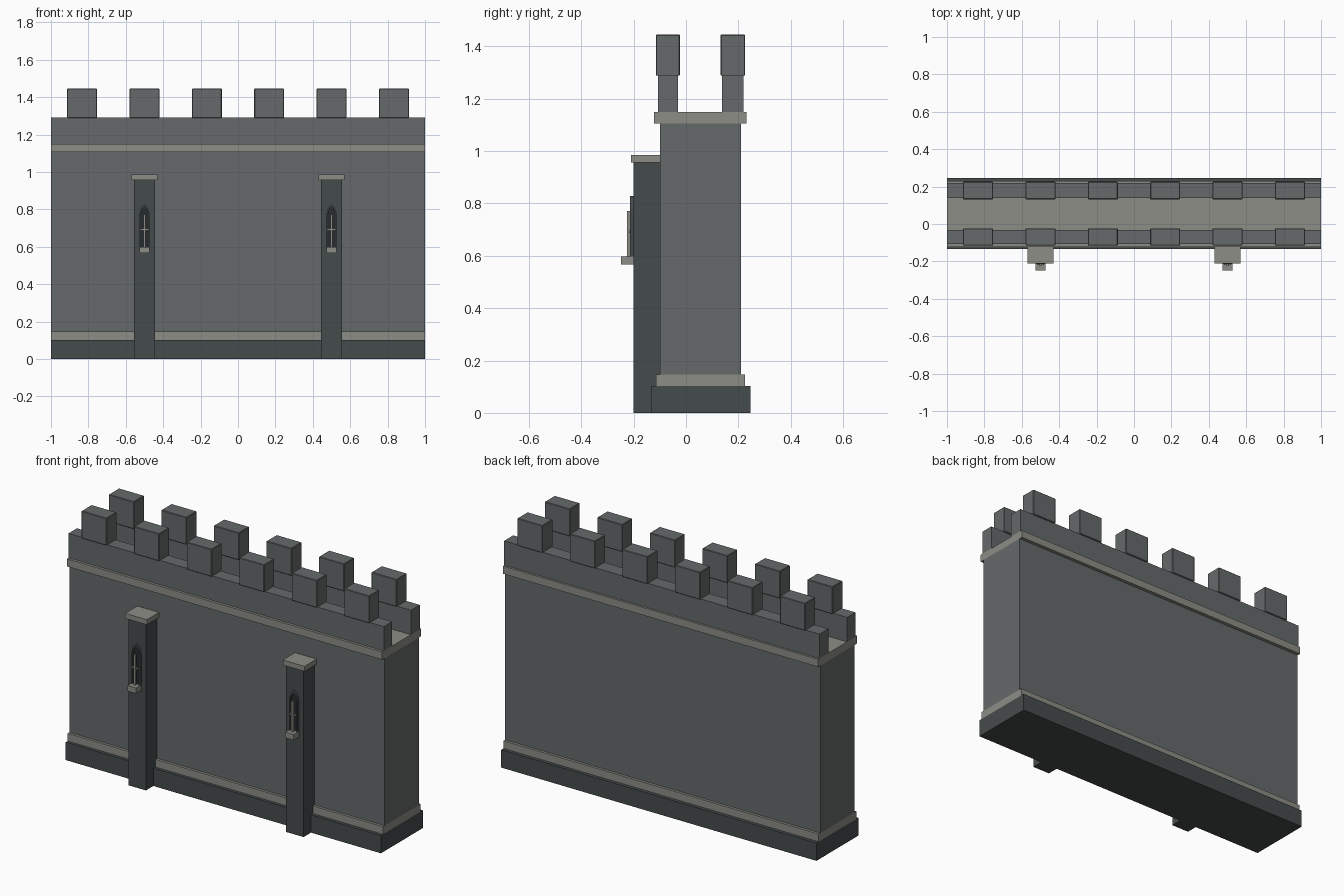
import bpy, bmesh, math

if "Cube" in bpy.data.objects:
    bpy.data.objects.remove(bpy.data.objects["Cube"])


def mat(name, rgb):
    m = bpy.data.materials.new(name)
    m.diffuse_color = (*rgb, 1)
    m.use_nodes = True
    m.node_tree.nodes["Principled BSDF"].inputs["Base Color"].default_value = m.diffuse_color
    return m


STONE = mat("grey stone", (0.130, 0.142, 0.144))
TRIM = mat("pale trim stone", (0.265, 0.268, 0.235))
DARK = mat("dark stone", (0.060, 0.070, 0.072))
SLIT = mat("slit shadow", (0.022, 0.025, 0.028))


def finish(name, bm, m):
    bmesh.ops.recalc_face_normals(bm, faces=bm.faces)
    me = bpy.data.meshes.new(name)
    bm.to_mesh(me)
    bm.free()
    me.materials.append(m)
    ob = bpy.data.objects.new(name, me)
    bpy.context.collection.objects.link(ob)
    return ob


def box(name, x, y, z, m, bevel=0):
    """Box from (min, max) pairs along each axis."""
    bm = bmesh.new()
    bmesh.ops.create_cube(bm, size=1)
    for v in bm.verts:
        v.co = [(r[0] + r[1]) / 2 + c * (r[1] - r[0]) for r, c in zip((x, y, z), v.co)]
    if bevel:
        bmesh.ops.bevel(bm, geom=bm.edges[:], offset=bevel, segments=1, affect='EDGES')
    return finish(name, bm, m)


def arch(cx, half, z0, spring, peak, n=5):
    """Pointed arch outline, from bottom left over the top to bottom right."""
    left = [(-half, z0)]
    for i in range(n + 1):
        t = i / n * math.pi / 3
        s = (peak - spring) / math.sin(math.pi / 3)
        left.append((half - 2 * half * math.cos(t), spring + s * math.sin(t)))
    right = [(-x, z) for x, z in reversed(left[:-1])]
    return [(cx + x, z) for x, z in left + right]


def prism(name, pts, y0, y1, m):
    bm = bmesh.new()
    f = bm.faces.new([bm.verts.new((x, y0, z)) for x, z in pts])
    r = bmesh.ops.extrude_face_region(bm, geom=[f])
    for v in r["geom"]:
        if isinstance(v, bmesh.types.BMVert):
            v.co.y = y1
    return finish(name, bm, m)


def frame(name, outer, inner, y0, y1, m):
    """Open arch band between two outlines."""
    bm = bmesh.new()
    rings = [[bm.verts.new((x, y, z)) for x, z in p]
             for p, y in ((outer, y0), (inner, y0), (inner, y1), (outer, y1))]
    for k in range(4):
        a, b = rings[k], rings[(k + 1) % 4]
        for i in range(len(a) - 1):
            bm.faces.new((a[i], a[i + 1], b[i + 1], b[i]))
    for i in (0, -1):
        bm.faces.new([r[i] for r in rings])
    return finish(name, bm, m)


FULL = (-1, 1)

# Wall body with plinth and string courses
box("plinth", FULL, (-0.133, 0.246), (0, 0.102), DARK)
box("lower_course", FULL, (-0.115, 0.226), (0.102, 0.146), TRIM)
box("wall", FULL, (-0.10, 0.211), (0.146, 1.106), STONE)
box("walkway_course", FULL, (-0.122, 0.231), (1.106, 1.15), TRIM)

# Parapets and merlons on both sides
for side, para, merl in (("front", (-0.107, -0.031), (-0.115, -0.023)),
                         ("back", (0.138, 0.219), (0.132, 0.226))):
    box(side + "_parapet", FULL, para, (1.15, 1.29), STONE)
    for i in range(6):
        cx = -5 / 6 + i / 3
        box(f"{side}_merlon_{i + 1}", (cx - 0.08, cx + 0.08), merl,
            (1.288, 1.445), STONE, 0.003)

# Buttresses with caps and small pointed niches
for cx, side in ((-0.5, "left"), (0.5, "right")):
    def span(h):
        return (cx - h, cx + h)
    box(side + "_buttress", span(0.056), (-0.20, -0.09), (0, 0.957), DARK)
    box(side + "_buttress_cap", span(0.069), (-0.21, -0.09), (0.957, 0.986), TRIM)
    box(side + "_niche_sill", span(0.027), (-0.248, -0.195), (0.566, 0.598), TRIM)
    outer = arch(cx, 0.027, 0.598, 0.765, 0.828)
    inner = arch(cx, 0.019, 0.598, 0.765, 0.814)
    prism(side + "_niche_panel", inner, -0.203, -0.196, SLIT)
    frame(side + "_niche_frame", outer, inner, -0.213, -0.196, DARK)
    box(side + "_niche_mullion", span(0.006), (-0.225, -0.212), (0.598, 0.772), TRIM)
    box(side + "_niche_crossbar", span(0.019), (-0.218, -0.21), (0.688, 0.697), TRIM)
